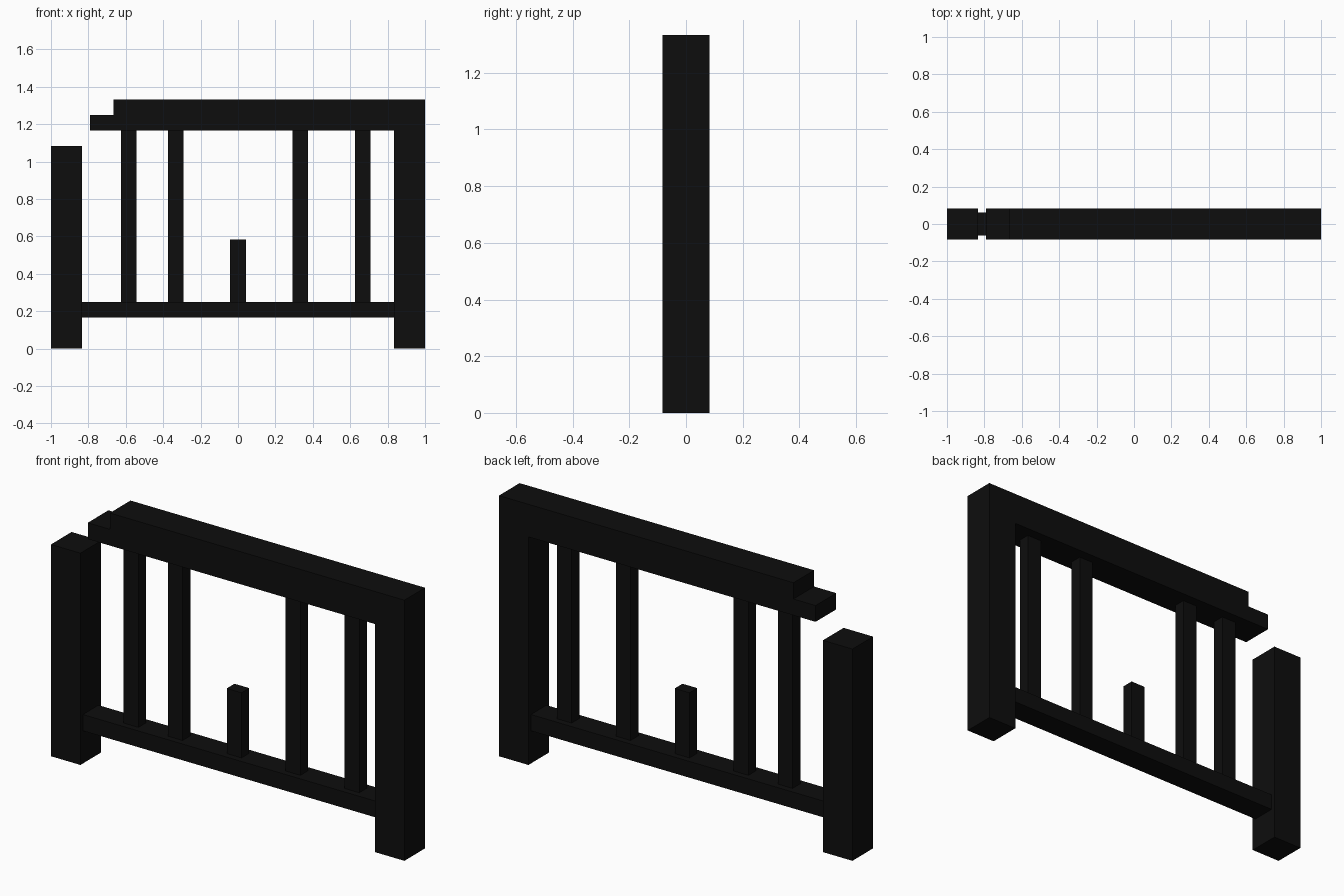
import bpy
import bmesh

# Remove the default cube
cube = bpy.data.objects.get("Cube")
if cube:
    bpy.data.objects.remove(cube, do_unlink=True)

U = 1 / 24  # modelling unit

# Single near-black paint
paint = bpy.data.materials.new("black_paint")
paint.use_nodes = True
colour = (0.0043, 0.0043, 0.0043, 1)
paint.diffuse_color = colour
paint.node_tree.nodes["Principled BSDF"].inputs["Base Color"].default_value = colour


def extrude_profile(name, outline, depth):
    """Extrude an x-z outline, given in units, evenly about y = 0."""
    bm = bmesh.new()
    face = bm.faces.new([bm.verts.new((x * U, -depth * U / 2, z * U)) for x, z in outline])
    result = bmesh.ops.extrude_face_region(bm, geom=[face])
    moved = [g for g in result["geom"] if isinstance(g, bmesh.types.BMVert)]
    bmesh.ops.translate(bm, verts=moved, vec=(0, depth * U, 0))
    bmesh.ops.recalc_face_normals(bm, faces=bm.faces)
    mesh = bpy.data.meshes.new(name)
    bm.to_mesh(mesh)
    bm.free()
    mesh.materials.append(paint)
    obj = bpy.data.objects.new(name, mesh)
    bpy.context.collection.objects.link(obj)
    return obj


def bar(name, x0, x1, z0, z1, depth):
    return extrude_profile(name, [(x0, z0), (x1, z0), (x1, z1), (x0, z1)], depth)


# End posts: the right one is broken off short
bar("left_post", 20, 24, 0, 32, 4)
bar("right_post", -24, -20, 0, 26, 4)

# Top rail with a stepped, broken end
extrude_profile("top_rail", [(-19, 28), (20, 28), (20, 32), (-16, 32), (-16, 30), (-19, 30)], 4)

# Bottom rail between the posts
bar("bottom_rail", -20, 20, 4, 6, 3)

# Upright balusters, the middle one snapped off
for i, (x, top) in enumerate([(-14, 28), (-8, 28), (0, 14), (8, 28), (16, 28)], 1):
    bar(f"baluster_{i}", x - 1, x + 1, 6, top, 1.5)
